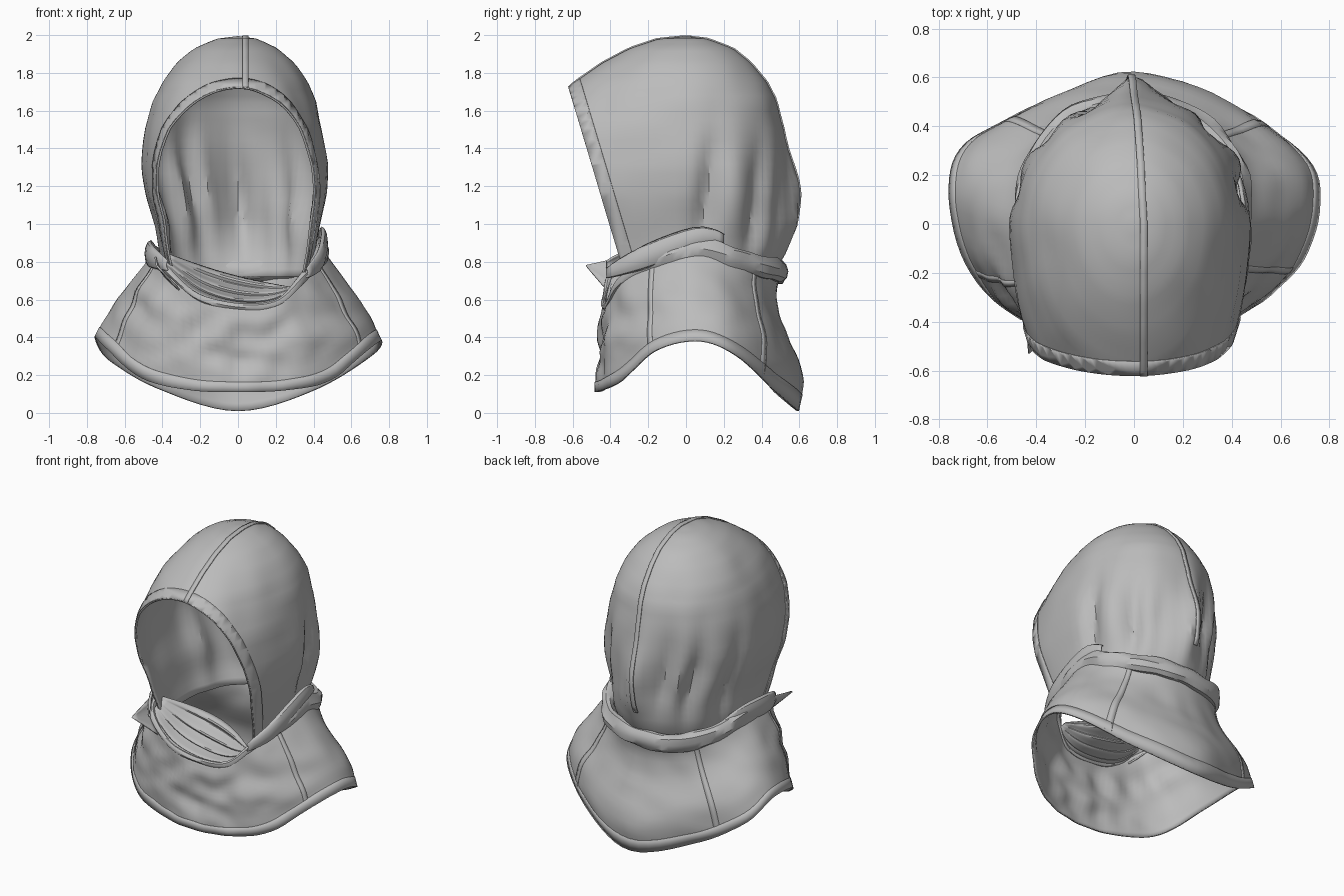
import bpy, bmesh, math
from mathutils import Vector, noise

cube = bpy.data.objects.get("Cube")
if cube:
    bpy.data.objects.remove(cube)

cloth = bpy.data.materials.new("grey cloth")
cloth.use_nodes = True
cloth.diffuse_color = (0.5, 0.5, 0.5, 1)
bsdf = cloth.node_tree.nodes["Principled BSDF"]
bsdf.inputs["Base Color"].default_value = (0.5, 0.5, 0.5, 1)
bsdf.inputs["Roughness"].default_value = 0.9


def spline(points, s, closed=False):
    """Catmull-Rom point at s in 0..1 along a list of tuples."""
    n = len(points)
    f = (s % 1 if closed else s) * (n if closed else n - 1)
    i = min(int(f), n - 1 if closed else n - 2)
    t = f - i
    a, b, c, d = (Vector(points[(i + k) % n if closed else max(0, min(n - 1, i + k))])
                  for k in (-1, 0, 1, 2))
    return 0.5 * (2 * b + (c - a) * t + (2 * a - 5 * b + 4 * c - d) * t * t
                  + (3 * b - a - 3 * c + d) * t ** 3)


def patch(name, fn, us, vs, wrap_u=False, wrap_v=False, thick=0.01, cuts=()):
    """Grid surface fn(u, v), trimmed by planes and given cloth thickness."""
    bm = bmesh.new()
    grid = [[bm.verts.new(fn(u, v)) for u in us] for v in vs]
    nu, nv = len(us), len(vs)
    for j in range(nv if wrap_v else nv - 1):
        for i in range(nu if wrap_u else nu - 1):
            k, m = (i + 1) % nu, (j + 1) % nv
            bm.faces.new((grid[j][i], grid[j][k], grid[m][k], grid[m][i]))
    bmesh.ops.remove_doubles(bm, verts=bm.verts, dist=0.0005)
    for co, no in cuts:
        geom = bm.verts[:] + bm.edges[:] + bm.faces[:]
        bmesh.ops.bisect_plane(bm, geom=geom, plane_co=co, plane_no=no, clear_inner=True)
    bmesh.ops.recalc_face_normals(bm, faces=bm.faces)
    mesh = bpy.data.meshes.new(name)
    bm.to_mesh(mesh)
    bm.free()
    obj = bpy.data.objects.new(name, mesh)
    bpy.context.collection.objects.link(obj)
    mesh.materials.append(cloth)
    if thick:
        mod = obj.modifiers.new("cloth thickness", 'SOLIDIFY')
        mod.thickness, mod.offset = thick, 0
    bpy.ops.object.select_all(action='DESELECT')
    obj.select_set(True)
    bpy.context.view_layer.objects.active = obj
    bpy.ops.object.shade_smooth_by_angle(angle=math.radians(32))


def span(a, b, n):
    return [a + (b - a) * i / (n - 1) for i in range(n)]


def ring(n):
    return [i / n for i in range(n)]


def bump(x, width):
    return math.exp(-(x / width) ** 2)


# Hood sections: height, half width, front reach, back reach
hood_rows = [(1.99, 0, 0, 0), (1.976, .1, .15, .12), (1.925, .21, .3, .25), (1.85, .29, .44, .34),
             (1.75, .36, .585, .42), (1.65, .405, .69, .475), (1.5, .44, .83, .505),
             (1.3, .47, .93, .525), (1.15, .465, .92, .54), (1, .435, .86, .54),
             (.85, .41, .8, .51), (.72, .38, .73, .45)]
# Vertical creases: place around the head, depth, middle height
creases = [(.285, -.06, 1.15), (.33, .02, 1.2), (.375, -.05, 1.1), (.43, -.02, 1.05),
           (.5, .06, 1.15), (.56, -.05, 1.2), (.62, -.06, 1.15), (.7, -.05, 1.1)]


def hood_at(u, v, lift=0):
    f = v * (len(hood_rows) - 1)
    i = min(int(f), len(hood_rows) - 2)
    z, w, front, back = Vector(hood_rows[i]).lerp(Vector(hood_rows[i + 1]), f - i)
    a = 2 * math.pi * u
    x, y = math.sin(a), -math.cos(a)
    # the right side is fuller than the left above the jaw
    if x < 0:
        w *= 1 + .1 * max(0, min(1, (z - 1) / .4))
    p = Vector((w * x, y * (back if y > 0 else front), z))
    fold = sum(d * bump(u - place - .04 * (z - mid), .02) * bump(z - mid, .27)
               for place, d, mid in creases)
    fold += .01 * noise.noise(p * 5) * min(1, w * 4)
    return p + Vector((x, y, 0)) * (fold + lift)


# Hood shell, trimmed by the sloping face opening
rim = Vector((0, -.62, 1.72))
inward = Vector((0, 1, .299)).normalized()
us, vs = ring(100), span(0, 1, 36)
patch("hood", hood_at, us, vs, wrap_u=True, cuts=[(rim, inward)])

# Stitched band around the face opening
patch("face_opening_band", lambda u, v: hood_at(u, v, .009), us, vs, wrap_u=True, thick=.005,
      cuts=[(rim, inward), (rim + inward * .07, -inward)])


# Centre seam over the crown, running front to back
def seam_at(u, s):
    v = abs(s)
    p = hood_at(0 if s < 0 else .5, v)
    push = -.005 if s < 0 else .007
    return p + Vector((u + (.04 if s < 0 else .04 - .07 * v), push * min(1, 3 * v), .006 * (1 - v)))


patch("crown_seam", seam_at, (-.015, .015), span(-.4, .85, 50), thick=.008,
      cuts=[(rim, inward)])

# Neckline and hem loops share the same order around the body
neckline = [(0, -.43, .56), (.2, -.41, .58), (.33, -.34, .7), (.42, -.15, .81), (.44, .05, .87),
            (.41, .25, .82), (.25, .43, .77), (0, .5, .75), (-.25, .44, .75), (-.41, .25, .79),
            (-.45, .03, .83), (-.44, -.2, .8), (-.38, -.38, .76), (-.22, -.43, .62)]
hem = [(0, -.475, .11), (.25, -.44, .12), (.48, -.34, .17), (.68, -.16, .33), (.755, .07, .38),
       (.7, .27, .3), (.4, .465, .12), (0, .59, .01), (-.4, .46, .12), (-.68, .33, .28),
       (-.75, .14, .4), (-.69, -.15, .34), (-.5, -.36, .18), (-.25, -.44, .12)]


def cape_at(u, t, lift=0):
    p = spline(neckline, u, True).lerp(spline(hem, u, True), t)
    out = Vector((p.x, p.y, 0)).normalized()
    back, front = max(0, out.y), max(0, -out.y)
    bulge = .02 * abs(out.x) * math.sin(math.pi * t) - .045 * back * math.sin(2 * math.pi * t)
    # draped crumpled chest, smoother back
    wrinkle = noise.noise(Vector((p.x * 7, p.y * 7, p.z * 9))) * (.012 + .03 * front)
    return p + out * (bulge + wrinkle * math.sin(math.pi * (.1 + t * .8)) + lift)


patch("shoulder_cape", cape_at, ring(90), span(0, 1, 20), wrap_u=True)
patch("hem_band", lambda u, t: cape_at(u, t, .005), ring(90), span(.88, 1, 3),
      wrap_u=True, thick=.008)

# Shoulder seams on both sides, front and back
for name, place in (("left_front", .205), ("left_back", .4), ("right_front", .8),
                    ("right_back", .6)):
    patch(name + "_cape_seam", lambda u, t: cape_at(u, t, .005),
          (place - .004, place + .004), span(.03, 1, 20), thick=.006)


# Rolled collar: thick round the back, a thin lip at the front
def collar_at(u, v):
    c = spline(neckline, u, True)
    out = Vector((c.x, c.y, 0)).normalized()
    a = 2 * math.pi * v
    full = .35 + .65 * min(1, max(0, (c.y + .42) / .35))
    around = Vector((c.x * 6, c.y * 6, 2 * math.sin(a)))
    full *= 1 + .4 * noise.noise(around)
    return c + out * (.042 * math.cos(a) * full) + Vector((0, 0, .06 * math.sin(a) * full))


patch("rolled_collar", collar_at, ring(90), ring(10), wrap_u=True, wrap_v=True, thick=0)

# Loose collar folds crossing each side of the neck
left_path = [(.36, -.42, .74), (.42, -.28, .8), (.44, -.1, .87), (.44, .08, .93), (.42, .2, .92)]
right_path = [(-.37, -.42, .78), (-.44, -.28, .82), (-.46, -.1, .84), (-.45, .08, .85),
              (-.41, .22, .82)]


def neck_fold(path):
    def fold(u, v):
        c = spline(path, u)
        a = math.pi * v
        size = .35 + .65 * math.sin(math.pi * u)
        return c + Vector((math.copysign(.03, c.x) * math.sin(a) * size, 0,
                           .065 * math.cos(a) * size))
    return fold


patch("left_neck_fold", neck_fold(left_path), span(0, 1, 14), span(0, 1, 7))
patch("right_neck_fold", neck_fold(right_path), span(0, 1, 14), span(0, 1, 7))


# Pointed corner of loose cloth on the right of the collar
def point_at(u, v):
    tip = Vector((-.43, -.53, .78))
    base = Vector((-.44, -.28, .84)).lerp(Vector((-.3, -.41, .64)), v)
    return tip.lerp(base, u) + Vector((-.03 * math.sin(math.pi * v) * u, 0, 0))


patch("right_collar_point", point_at, span(0, 1, 5), span(0, 1, 6))


# Pleated scarf rising from the front lip across the throat
def throat_at(u, v):
    lip = spline(neckline, u, True)
    across = (u + .15) / .27
    top = Vector((-.37, -.28, .84)).lerp(Vector((.3, -.3, .66)), across)
    sag = math.sin(math.pi * across)
    top += Vector((0, .14 * sag, -.02 * sag))
    ridge = .018 * sag * math.sin(v * 8 * math.pi)
    return lip.lerp(top, v) + Vector((0, ridge, -.03 * sag * math.sin(math.pi * v)))


patch("throat_pleats", throat_at, span(-.15, .12, 18), span(0, 1, 33), thick=.008)
